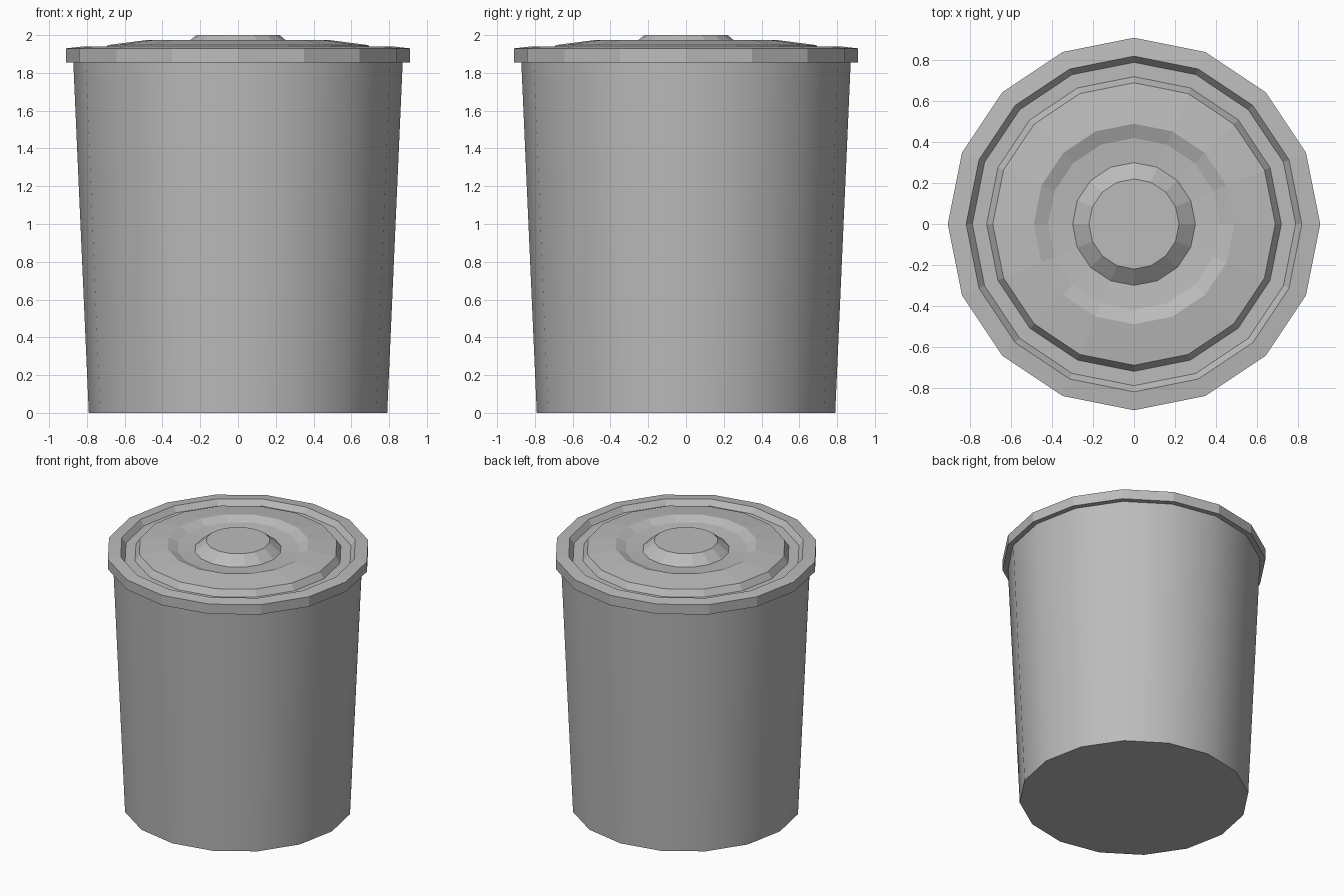
import bpy, bmesh, math

cube = bpy.data.objects.get("Cube")
if cube:
    bpy.data.objects.remove(cube, do_unlink=True)

SIDES = 16

grey = bpy.data.materials.new("plain grey")
grey.use_nodes = True
colour = (0.50, 0.50, 0.50, 1)
grey.diffuse_color = colour
grey.node_tree.nodes["Principled BSDF"].inputs["Base Color"].default_value = colour


def lathe(name, profile, cap_start=False, cap_end=False):
    """Turn a (radius, height) profile about z into a faceted object."""
    bm = bmesh.new()
    rings = []
    for r, z in profile:
        rings.append([bm.verts.new((r * math.cos(a), r * math.sin(a), z))
                      for a in (math.tau * i / SIDES for i in range(SIDES))])
    for low, high in zip(rings, rings[1:]):
        for i in range(SIDES):
            j = (i + 1) % SIDES
            bm.faces.new((low[i], low[j], high[j], high[i]))
    if cap_start:
        bm.faces.new(rings[0][::-1])
    if cap_end:
        bm.faces.new(rings[-1])
    mesh = bpy.data.meshes.new(name)
    bm.to_mesh(mesh)
    bm.free()
    mesh.materials.append(grey)
    obj = bpy.data.objects.new(name, mesh)
    bpy.context.collection.objects.link(obj)
    return obj


# Tapered bin body with smooth walls and a flat base
body = lathe("bin_body", [(0.79, 0), (0.873, 1.88)], cap_start=True, cap_end=True)
bpy.ops.object.select_all(action="DESELECT")
body.select_set(True)
bpy.context.view_layer.objects.active = body
bpy.ops.object.shade_smooth_by_angle(angle=math.radians(30))

# Lid: overhanging rim, groove, raised ring, shallow dish and central knob
lathe("lid", [
    (0.86, 1.855), (0.91, 1.855), (0.91, 1.93),    # rim
    (0.82, 1.94), (0.79, 1.90), (0.72, 1.90),      # groove
    (0.69, 1.947), (0.49, 1.973),                  # raised ring
    (0.42, 1.945), (0.30, 1.935),                  # dish
    (0.22, 2.0),                                   # knob
], cap_end=True)
